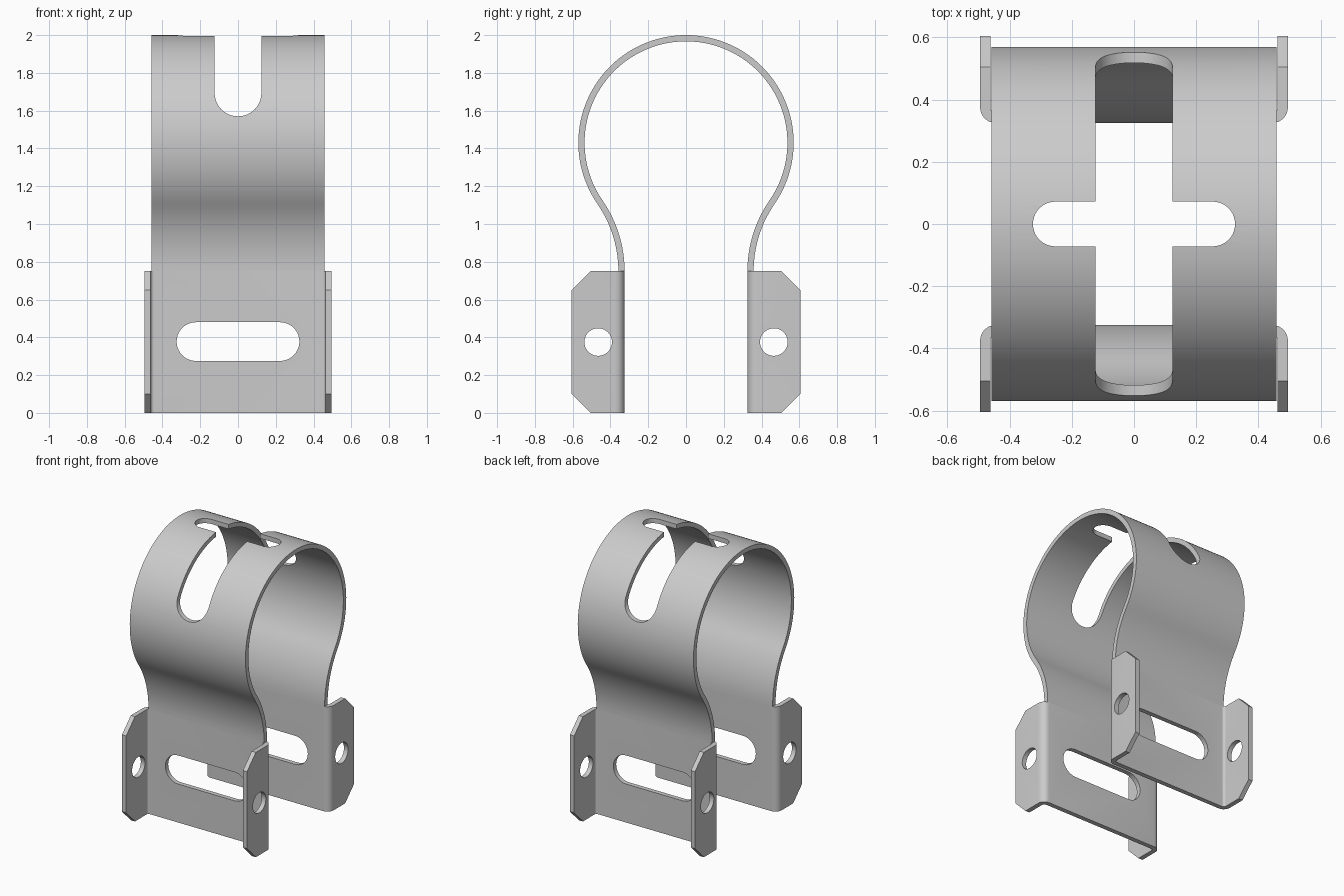
import bpy, bmesh
from math import sin, cos, pi, atan2

if "Cube" in bpy.data.objects:
    bpy.data.objects.remove(bpy.data.objects["Cube"])

T = 0.033            # sheet thickness
LEG = 0.325          # inner face of the legs
ZC, RO = 1.43, 0.57  # loop centre height and outer radius
ZL = 0.75            # top of the legs


def arc(cx, cy, r, a0, a1, n):
    return [(cx + r * cos(a0 + (a1 - a0) * i / n), cy + r * sin(a0 + (a1 - a0) * i / n))
            for i in range(n + 1)]


def obround(x0, x1, y0, y1, n=20):
    r = min(x1 - x0, y1 - y0) / 2
    if x1 - x0 > y1 - y0:
        return arc(x1 - r, y0 + r, r, -pi / 2, pi / 2, n) + arc(x0 + r, y0 + r, r, pi / 2, 3 * pi / 2, n)
    return arc(x0 + r, y1 - r, r, 0, pi, n) + arc(x0 + r, y0 + r, r, pi, 2 * pi, n)


def prism(name, pts, axis, lo, hi):
    place = {'x': lambda p, d: (d, p[0], p[1]),
             'y': lambda p, d: (p[0], d, p[1]),
             'z': lambda p, d: (p[0], p[1], d)}[axis]
    bm = bmesh.new()
    a = [bm.verts.new(place(p, lo)) for p in pts]
    b = [bm.verts.new(place(p, hi)) for p in pts]
    n = len(pts)
    bm.faces.new(a)
    bm.faces.new(b[::-1])
    for i in range(n):
        bm.faces.new((a[i], b[i], b[(i + 1) % n], a[(i + 1) % n]))
    bmesh.ops.recalc_face_normals(bm, faces=bm.faces)
    me = bpy.data.meshes.new(name)
    bm.to_mesh(me)
    bm.free()
    ob = bpy.data.objects.new(name, me)
    bpy.context.collection.objects.link(ob)
    return ob


def boolean(ob, cutter, op='DIFFERENCE'):
    m = ob.modifiers.new("cut", 'BOOLEAN')
    m.object, m.operation, m.solver = cutter, op, 'EXACT'
    bpy.context.view_layer.objects.active = ob
    bpy.ops.object.modifier_apply(modifier=m.name)
    bpy.data.objects.remove(cutter, do_unlink=True)


def smooth(ob):
    bpy.ops.object.select_all(action='DESELECT')
    ob.select_set(True)
    bpy.context.view_layer.objects.active = ob
    bpy.ops.object.shade_smooth_by_angle(angle=pi / 6)


# Loop band: big arc flowing through reverse bends into the legs
rm, ym = RO - T / 2, LEG + T / 2
h = ZC - ZL
R = (ym ** 2 + h ** 2 - rm ** 2) / (2 * (rm - ym))
cy = ym + R
ang = atan2(h, cy)


def side(off):
    low = arc(cy, ZL, R - off, pi, pi - ang, 14)
    top = arc(0, ZC, rm + off, -ang, pi + ang, 84)
    return low + top[1:] + [(-y, z) for y, z in low[:-1][::-1]]


band = prism("loop_band", side(T / 2) + side(-T / 2)[::-1], 'x', -0.458, 0.458)
boolean(band, prism("cutter", obround(-0.124, 0.124, 1.57, 2.4), 'y', -1, 1))
boolean(band, prism("cutter", obround(-0.325, 0.325, -0.072, 0.072), 'z', 1.8, 2.2))
smooth(band)

# Legs: channel section with outward-folded flanges, chamfered, slotted and drilled
XO, RB = 0.495, 0.05
half = (arc(XO - RB, LEG + RB, RB, -pi / 2, 0, 8) + [(XO, 0.7), (XO - T, 0.7)]
        + arc(XO - RB, LEG + RB, RB - T, 0, -pi / 2, 8))
for s, name in ((-1, "front_leg"), (1, "back_leg")):
    section = half + [(-x, y) for x, y in half[::-1]]
    leg = prism(name, [(x, s * y) for x, y in section], 'z', -0.1, 0.85)
    outline = [(0.2, 0), (0.505, 0), (0.605, 0.1), (0.605, 0.65), (0.505, ZL), (0.2, ZL)]
    boolean(leg, prism("cutter", [(s * y, z) for y, z in outline], 'x', -1, 1), 'INTERSECT')
    boolean(leg, prism("cutter", obround(-0.325, 0.325, 0.275, 0.48), 'y', -1, 1))
    boolean(leg, prism("cutter", arc(s * 0.465, 0.375, 0.073, 0, 2 * pi * 39 / 40, 39), 'x', -1, 1))
    smooth(leg)
